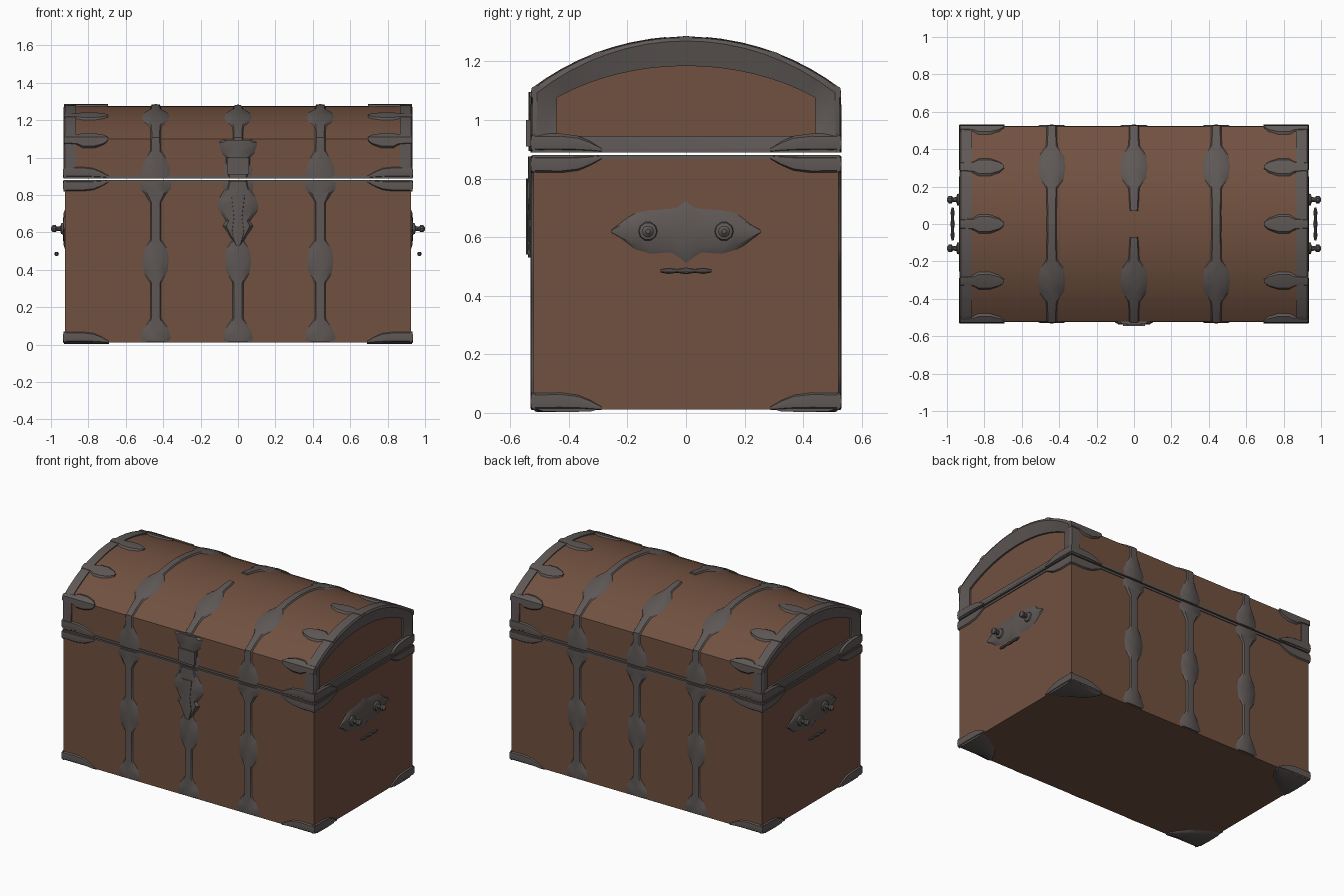
import bpy, bmesh, math
from mathutils import Vector

if "Cube" in bpy.data.objects:
    bpy.data.objects.remove(bpy.data.objects["Cube"], do_unlink=True)

X, Y = 0.925, 0.52            # half size of the wooden box
SEAM, SHOULDER, TOP = 0.885, 1.10, 1.275
RISE = TOP - SHOULDER
R = (Y * Y + RISE * RISE) / (2 * RISE)
ARC = R * math.asin(Y / R)    # arc length from ridge to shoulder
END = ARC + SHOULDER - SEAM - 0.004


def material(name, rgb, rough):
    m = bpy.data.materials.new(name)
    m.use_nodes = True
    m.diffuse_color = (*rgb, 1)
    b = m.node_tree.nodes["Principled BSDF"]
    b.inputs["Base Color"].default_value = (*rgb, 1)
    b.inputs["Roughness"].default_value = rough
    return m


WOOD = material("brown wood", (0.165, 0.082, 0.051), 0.8)
IRON = material("dark iron", (0.112, 0.097, 0.092), 0.6)


# Surfaces: each maps two coordinates to a point and an outward normal
def front(x, z):
    return Vector((x, -Y, z)), Vector((0, -1, 0))


def side(y, z):
    return Vector((X, y, z)), Vector((1, 0, 0))


def under(x, y):
    return Vector((x, y, 0.012)), Vector((0, 0, -1))


def lid(x, u):
    s = -1 if u < 0 else 1
    d = abs(u)
    if d > ARC + 1e-6:
        return Vector((x, s * Y, SHOULDER - (d - ARC))), Vector((0, s, 0))
    a = d / R
    n = Vector((0, s * math.sin(a), math.cos(a)))
    return Vector((x, 0, TOP - R)) + n * R, n


def finish(name, bm, mat, mirror="", angle=35):
    bmesh.ops.recalc_face_normals(bm, faces=bm.faces)
    me = bpy.data.meshes.new(name)
    bm.to_mesh(me)
    bm.free()
    ob = bpy.data.objects.new(name, me)
    bpy.context.collection.objects.link(ob)
    me.materials.append(mat)
    bpy.ops.object.select_all(action="DESELECT")
    ob.select_set(True)
    bpy.context.view_layer.objects.active = ob
    bpy.ops.object.shade_smooth_by_angle(angle=math.radians(angle))
    if mirror:
        mod = ob.modifiers.new("mirror", "MIRROR")
        mod.use_axis = ("x" in mirror, "y" in mirror, False)
        mod.use_mirror_merge = False
    return ob


def loft(name, loops, mat, mirror="", caps=True, ring=False):
    """Skin a row of closed loops; ring joins the last loop to the first."""
    bm = bmesh.new()
    vs = [[bm.verts.new(p) for p in lp] for lp in loops]
    pairs = list(zip(vs, vs[1:])) + ([(vs[-1], vs[0])] if ring else [])
    for a, b in pairs:
        for i in range(len(a)):
            j = (i + 1) % len(a)
            bm.faces.new((a[i], a[j], b[j], b[i]))
    if caps and not ring:
        bm.faces.new(vs[0])
        bm.faces.new(vs[-1])
    return finish(name, bm, mat, mirror)


SECTION = [(-1, -0.4), (-0.7, 0.8), (0, 1), (0.7, 0.8), (1, -0.4)]


def strap(name, surf, rows, mirror="", across=True, t=0.011):
    """Beveled iron strip on a surface; rows hold position, centre, half width."""
    loops = []
    for l, c, w in rows:
        loop = []
        for o, h in SECTION:
            p, n = surf(c + o * w, l) if across else surf(l, c + o * w)
            loop.append(p + n * h * t)
        loops.append(loop)
    return loft(name, loops, IRON, mirror)


def box(name, x0, x1, y0, y1, z0, z1, mat, mirror=""):
    rect = [(x0, y0), (x1, y0), (x1, y1), (x0, y1)]
    return loft(name, [[(x, y, z) for x, y in rect] for z in (z0, z1)], mat, mirror)


def centred(c, rows):
    return [(l, c, w) for l, w in rows]


# Wooden box and arched lid
box("chest_body", -X, X, -Y, Y, 0.012, SEAM - 0.004, WOOD)
us = [-END] + [ARC * (i / 8 - 1) for i in range(17)] + [END]
arch = [lid(0, u) for u in us]
loft("lid", [[(x, p.y, p.z) for p, n in arch] for x in (-0.9, 0.9)], WOOD)

# Iron arch framing each end of the lid around a recessed panel
outer = [p + n * 0.007 for p, n in arch]
inner = [(p.y * 0.84, 0.945 + (p.z - SEAM - 0.004) * 0.61) for p in outer]
loft("lid_end_frame",
     [[(0.865, p.y, p.z) for p in outer], [(0.925, p.y, p.z) for p in outer],
      [(0.932, p.y * 0.97, p.z - 0.012 * (p.z > 1)) for p in outer],
      [(0.912, *q) for q in inner], [(0.865, *q) for q in inner]],
     IRON, "x", ring=True)

# Thin rims either side of the lid seam
for name, z in (("body_rim", SEAM - 0.018), ("lid_rim", SEAM + 0.004)):
    loops = []
    for g, h in ((0.005, 0), (0.005, 0.014), (-0.02, 0.014), (-0.02, 0)):
        loops.append([(sx * (X + g), sy * (Y + g), z + h)
                      for sx, sy in ((-1, -1), (1, -1), (1, 1), (-1, 1))])
    loft(name, loops, IRON, ring=True)

# Vertical bands on the body, and their continuation over the lid
body_rows = [(0.018, 0.075), (0.035, 0.092), (0.08, 0.075), (0.14, 0.032),
             (0.33, 0.032), (0.39, 0.07), (0.45, 0.078), (0.51, 0.068),
             (0.56, 0.032), (0.76, 0.032), (0.81, 0.065), (0.83, 0.09), (0.872, 0.09)]
lid_rows = [(END, 0.08), (0.72, 0.086), (0.67, 0.062), (0.62, 0.032), (ARC, 0.03),
            (0.5, 0.03), (0.435, 0.034), (0.37, 0.074), (0.31, 0.08),
            (0.25, 0.072), (0.19, 0.032)]
for name, x, mirror, tip in (
        ("outer_band", 0.44, "xy", [(0.1, 0.03), (0, 0.03)]),
        ("middle_band", 0, "y", [(0.12, 0.028), (0.07, 0.024)])):
    strap(name + "_body", front, centred(x, body_rows), mirror)
    strap(name + "_lid", lid, [(-u, x, w) for u, w in lid_rows + tip], mirror)

# Corner brackets on body and lid edges
taper = [(0, 0.03), (0.1, 0.031), (0.16, 0.027), (0.2, 0.018), (0.24, 0.006)]
for name, edge, sign in (("top", SEAM - 0.006, -1), ("bottom", 0.01, 1), ("lid", 0.892, 1)):
    strap(name + "_corner_front", front,
          [(X + 0.008 - d, edge + sign * w, w) for d, w in taper], "xy", False)
    strap(name + "_corner_side", side,
          [(-Y - 0.008 + d, edge + sign * w, w) for d, w in taper], "xy", False)

# Rounded corner plates under the box
plate = [(0.93, 0.29), (0.87, 0.31), (0.8, 0.36), (0.73, 0.42), (0.69, 0.49)]
strap("underside_corner", under,
      [(x, (Y + lo) / 2, (Y - lo) / 2) for x, lo in plate], "xy", False, 0.009)

# Claws reaching from the lid ends onto the curved top
claw = [(0.93, 0.03), (0.86, 0.035), (0.83, 0.055), (0.77, 0.055), (0.72, 0.035), (0.695, 0.01)]
for name, u, mirror in (("ridge_claw", 0, "x"), ("slope_claw", -0.31, "xy"),
                        ("shoulder_claw", -ARC, "xy")):
    strap(name, lid, centred(u, claw), mirror, False, 0.012)

# Hasp and lock plate
strap("hasp", front, centred(0, [(0.895, 0.06), (0.92, 0.075), (1.0, 0.07), (1.03, 0.1),
                                 (1.08, 0.115), (1.095, 0.085)]), t=0.018)
box("hasp_buckle", -0.06, 0.06, -Y - 0.026, -Y, 0.91, 1.0, IRON)
strap("lock_plate", front, centred(0, [(0.53, 0.012), (0.58, 0.05), (0.635, 0.09),
                                       (0.66, 0.07), (0.73, 0.122), (0.78, 0.11),
                                       (0.84, 0.07), (0.875, 0.06)]), t=0.02)
strap("lock_tongue", front, centred(0, [(0.54, 0.02), (0.6, 0.045), (0.68, 0.03),
                                        (0.8, 0.05)]), t=0.026)

# Pointed handle plates on the ends
half = [(0.255, 0.615, 0.625), (0.17, 0.55, 0.69), (0.12, 0.535, 0.70),
        (0.05, 0.54, 0.705), (0.03, 0.525, 0.71)]
rows = [(-y, a, b) for y, a, b in half] + [(0, 0.5, 0.735)] + [(y, a, b) for y, a, b in half[::-1]]
strap("handle_plate", side, [(y, (a + b) / 2, (b - a) / 2) for y, a, b in rows], "x", False)


def turned(name, points, place, mirror):
    """Turned piece from (distance, radius) pairs."""
    ring = [k * math.tau / 10 for k in range(10)]
    loft(name, [[place(d, r * math.cos(a), r * math.sin(a)) for a in ring]
                for d, r in points], IRON, mirror)


# Handle studs and the loose grip bar
turned("handle_stud", [(0.93, 0.034), (0.945, 0.03), (0.95, 0.014), (0.968, 0.012),
                       (0.975, 0.02), (0.99, 0.02), (1.0, 0.008)],
       lambda d, a, b: (d, 0.13 + a, 0.62 + b), "xy")
turned("handle_grip", [(-0.087, 0.006), (-0.06, 0.011), (-0.03, 0.007), (0, 0.012),
                       (0.03, 0.007), (0.06, 0.011), (0.087, 0.006)],
       lambda d, a, b: (0.97 + a, d, 0.485 + b), "x")
